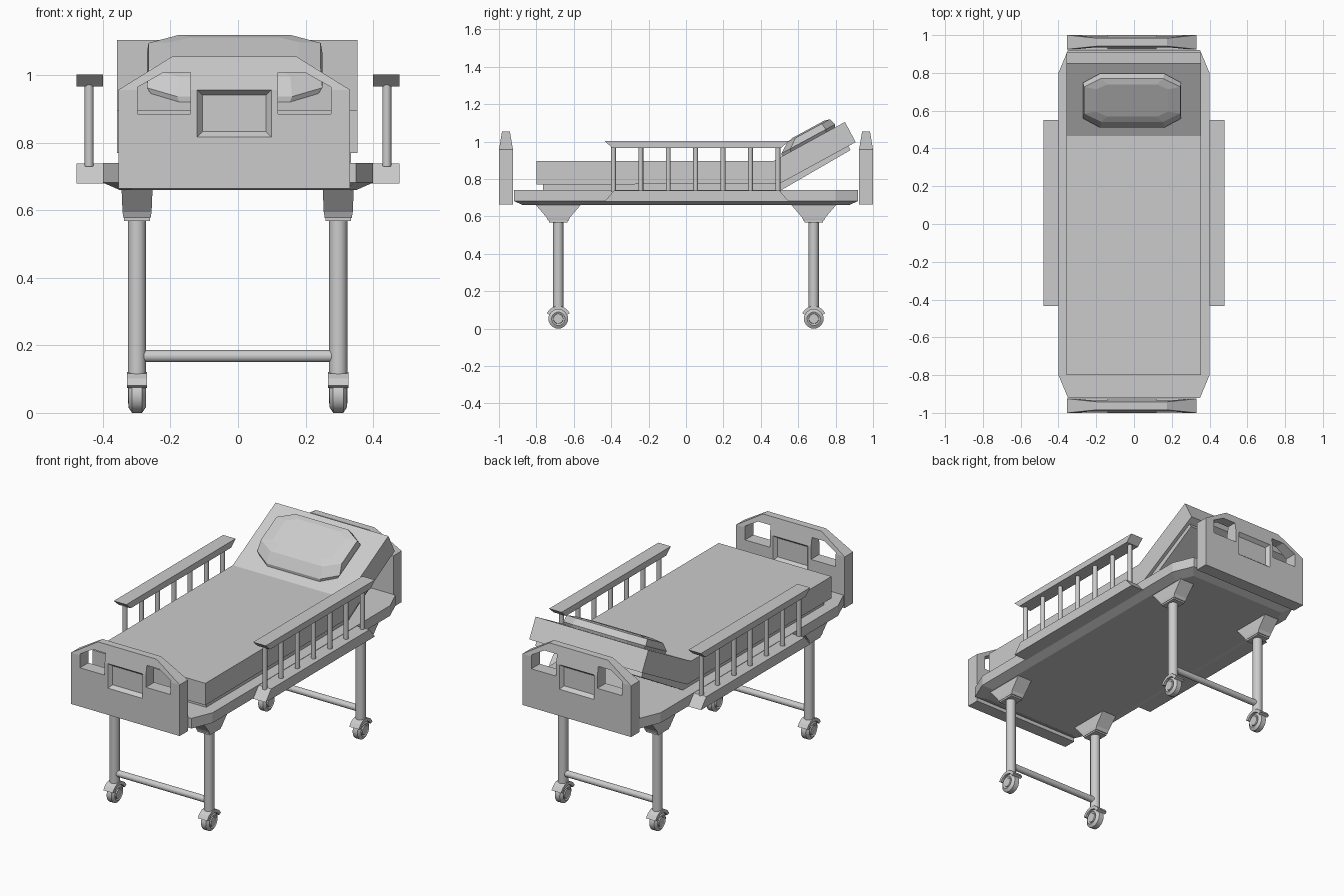
import bpy, bmesh, math
from mathutils import Vector

if "Cube" in bpy.data.objects:
    bpy.data.objects.remove(bpy.data.objects["Cube"], do_unlink=True)

grey = bpy.data.materials.new("light grey")
grey.use_nodes = True
grey.diffuse_color = (0.6, 0.6, 0.6, 1)
grey.node_tree.nodes["Principled BSDF"].inputs["Base Color"].default_value = (0.6, 0.6, 0.6, 1)


def loft(name, rings, caps=True, smooth=False):
    """Bridge equal rings of points into one solid."""
    bm = bmesh.new()
    loops = [[bm.verts.new(p) for p in ring] for ring in rings]
    n = len(loops[0])
    for a, b in zip(loops, loops[1:]):
        for i in range(n):
            j = (i + 1) % n
            bm.faces.new((a[i], a[j], b[j], b[i]))
    if caps:
        bm.faces.new(loops[0])
        bm.faces.new(loops[-1])
    bmesh.ops.recalc_face_normals(bm, faces=bm.faces)
    mesh = bpy.data.meshes.new(name)
    bm.to_mesh(mesh)
    bm.free()
    mesh.materials.append(grey)
    obj = bpy.data.objects.new(name, mesh)
    bpy.context.collection.objects.link(obj)
    bpy.ops.object.select_all(action='DESELECT')
    obj.select_set(True)
    bpy.context.view_layer.objects.active = obj
    if smooth:
        bpy.ops.object.shade_smooth_by_angle(angle=math.radians(35))
    return obj


def rect(cx, cy, hx, hy, z):
    return [(cx + sx * hx, cy + sy * hy, z) for sx, sy in ((-1, -1), (1, -1), (1, 1), (-1, 1))]


def octagon(hx, hy, cx, cy):
    """Rectangle outline with corners cut by cx and cy."""
    q = [(hx, hy - cy), (hx - cx, hy)]
    pts = q + [(-x, y) for x, y in reversed(q)]
    return pts + [(-x, -y) for x, y in pts]


def side_prism(name, x0, x1, profile):
    return loft(name, [[(x, y, z) for y, z in profile] for x in (x0, x1)])


def turned(name, start, axis, profile, sides=16):
    """Round part: profile holds (distance along axis, radius)."""
    rings = []
    for d, r in profile:
        ring = []
        for i in range(sides):
            a = 2 * math.pi * i / sides
            u, v = r * math.cos(a), r * math.sin(a)
            off = (d, u, v) if axis == 'X' else (u, v, d)
            ring.append(Vector(start) + Vector(off))
        rings.append(ring)
    return loft(name, rings, smooth=True)


def cut(obj, cutter):
    mod = obj.modifiers.new("cut", 'BOOLEAN')
    mod.operation = 'DIFFERENCE'
    mod.solver = 'EXACT'
    mod.object = cutter
    bpy.ops.object.select_all(action='DESELECT')
    obj.select_set(True)
    bpy.context.view_layer.objects.active = obj
    bpy.ops.object.modifier_apply(modifier=mod.name)
    bpy.data.objects.remove(cutter, do_unlink=True)


# End boards with hand holes and a shallow panel on both faces
def end_board(name, cy):
    cx, half = -0.011, 0.0375
    board = loft(name, [rect(cx, cy, 0.343, half, 0.665), rect(cx, cy, 0.343, half, 0.957),
                        rect(cx, cy, 0.185, 0.021, 1.055)])
    hole = [(0.13, 0.886), (0.286, 0.886), (0.286, 0.965), (0.21, 1.008), (0.13, 1.008)]
    for s in (-1, 1):
        cut(board, loft("hole_cutter", [[(cx + s * x, cy + d, z) for x, z in hole] for d in (-0.1, 0.1)]))
        rings = []
        for depth, inset in ((-0.02, -0.016), (0.02, 0.016)):
            hx, hz = 0.11 - inset, 0.07 - inset
            y = cy + s * (half - depth)
            rings.append([(cx + x, y, 0.887 + z) for x, _, z in
                          ((-hx, 0, -hz), (hx, 0, -hz), (hx, 0, hz), (-hx, 0, hz))])
        cut(board, loft("panel_cutter", rings))


end_board("footboard", -0.9625)
end_board("headboard", 0.9625)

# Bed base with cut corners and a sloping underside
wide = octagon(0.40, 0.92, 0.05, 0.12)
low = octagon(0.35, 0.87, 0.04, 0.10)
loft("bed_base", [[(x, y, 0.66) for x, y in low],
                  [(x, y, 0.682) for x, y in wide],
                  [(x, y, 0.74) for x, y in wide]])

# Support and mattress with raised back section
side_prism("mattress_support", -0.335, 0.335,
           [(-0.765, 0.735), (0.5, 0.735), (0.88, 0.955), (0.86, 0.99), (0.48, 0.785), (-0.765, 0.785)])
side_prism("mattress", -0.358, 0.354,
           [(-0.80, 0.77), (0.50, 0.775), (0.907, 0.997), (0.85, 1.105), (0.465, 0.895), (-0.80, 0.895)])

# Pillow lying on the raised back
hinge, tilt = Vector((-0.01, 0.465, 0.895)), math.radians(28.5)
along = Vector((0, math.cos(tilt), math.sin(tilt)))
out = Vector((0, -math.sin(tilt), math.cos(tilt)))


def pillow_ring(hx, s0, s1, height, cx, cs):
    mid, half = (s0 + s1) / 2, (s1 - s0) / 2
    return [hinge + Vector((x, 0, 0)) + along * (mid + s) + out * height
            for x, s in octagon(hx, half, cx, cs)]


loft("pillow", [pillow_ring(0.24, 0.05, 0.37, -0.01, 0.08, 0.05),
                pillow_ring(0.26, 0.06, 0.385, 0.015, 0.09, 0.055),
                pillow_ring(0.255, 0.115, 0.375, 0.052, 0.09, 0.05),
                pillow_ring(0.19, 0.15, 0.345, 0.06, 0.06, 0.03)])

# Side rails
for side, s in (("right", -1), ("left", 1)):
    x0, x1 = s * 0.40, s * 0.479
    side_prism(side + "_rail_top", x0, x1,
               [(-0.395, 0.967), (0.51, 0.967), (0.55, 1.003), (-0.435, 1.003)])
    side_prism(side + "_rail_bottom", s * 0.38, x1,
               [(-0.435, 0.68), (0.55, 0.68), (0.50, 0.738), (-0.385, 0.738)])
    for i in range(7):
        turned(f"{side}_rail_post_{i + 1}", (s * 0.441, -0.388 + i * 0.1465, 0), 'Z',
               [(0.73, 0.013), (0.975, 0.013)], 12)

# Legs, casters and cross bars
for end, ey in (("front", -0.683), ("back", 0.683)):
    for side, ex in (("right", -0.299), ("left", 0.297)):
        tag = f"{end}_{side}_"
        loft(tag + "leg_bracket", [rect(ex, ey, 0.04, 0.055, 0.577), rect(ex, ey, 0.043, 0.063, 0.595),
                                   rect(ex, ey, 0.046, 0.123, 0.665)])
        loft(tag + "leg_collar", [rect(ex, ey, 0.038, 0.05, 0.568), rect(ex, ey, 0.038, 0.05, 0.58)])
        turned(tag + "leg", (ex, ey, 0), 'Z', [(0.105, 0.027), (0.575, 0.027)])
        turned(tag + "wheel", (ex, ey, 0.053), 'X',
               [(-0.027, 0.018), (-0.027, 0.025), (-0.021, 0.027), (-0.026, 0.036), (-0.015, 0.053),
                (0.015, 0.053), (0.026, 0.036), (0.021, 0.027), (0.027, 0.025), (0.027, 0.018)], 20)
        # Arched mudguard over the wheel
        rings = []
        for k in range(7):
            a = math.radians(25 + k * 130 / 6)
            rings.append([(ex + x, ey + r * math.cos(a), 0.053 + r * math.sin(a))
                          for x, r in ((-0.03, 0.05), (0.03, 0.05), (0.03, 0.068), (-0.03, 0.068))])
        loft(tag + "mudguard", rings)
    turned(end + "_cross_bar", (0, ey, 0.168), 'X', [(-0.29, 0.018), (0.29, 0.018)])
